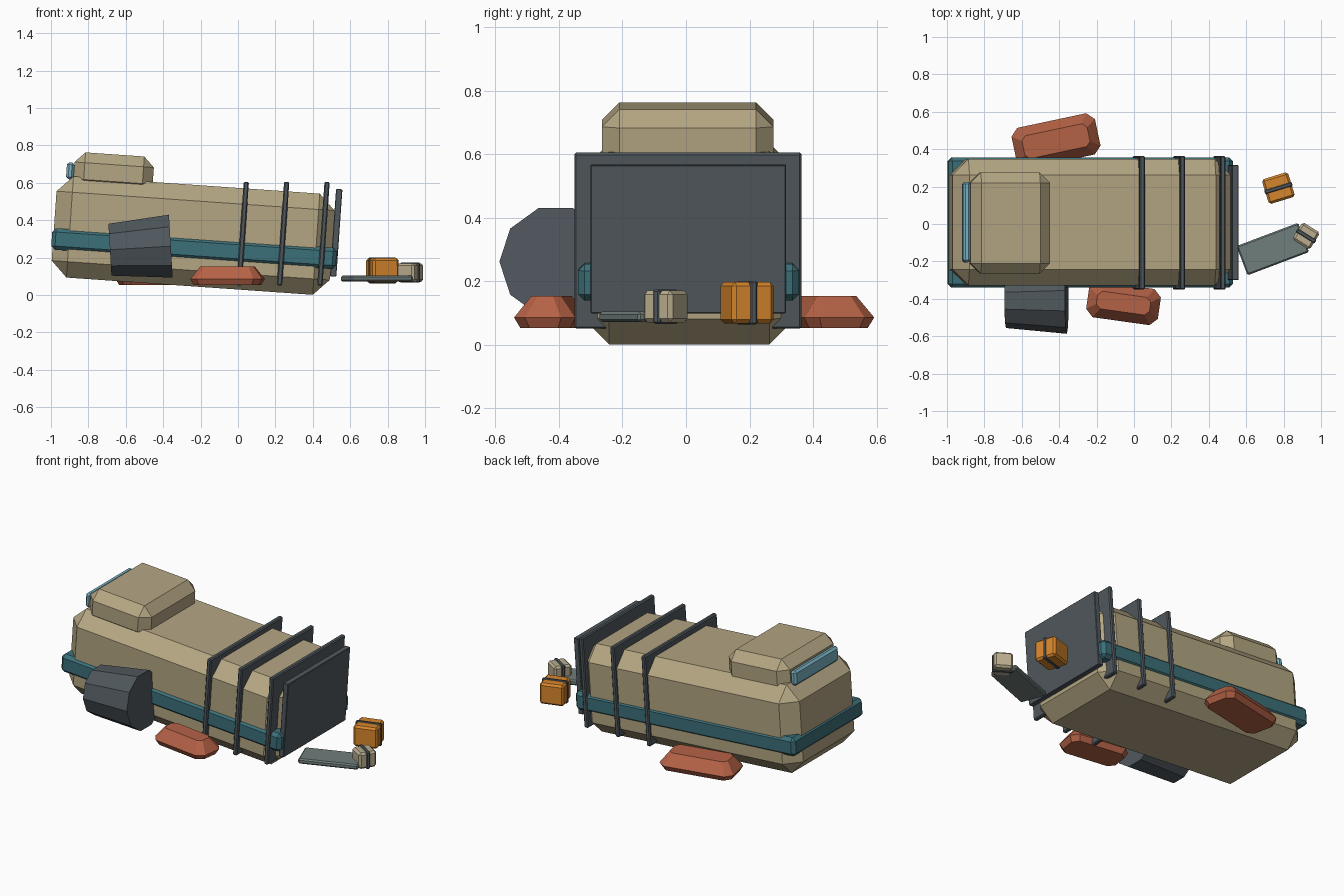
import bpy, bmesh
from math import radians, sin, cos, tau
from mathutils import Matrix

cube = bpy.data.objects.get("Cube")
if cube:
    bpy.data.objects.remove(cube, do_unlink=True)


def material(name, *srgb):
    color = [((c / 255 + 0.055) / 1.055) ** 2.4 for c in srgb] + [1]
    mat = bpy.data.materials.new(name)
    mat.use_nodes = True
    mat.diffuse_color = color
    bsdf = mat.node_tree.nodes["Principled BSDF"]
    bsdf.inputs["Base Color"].default_value = color
    bsdf.inputs["Roughness"].default_value = 0.8
    return mat


SAND = material("sand_paint", 180, 166, 131)
PALE = material("pale_crate", 186, 173, 143)
TEAL = material("teal_trim", 60, 112, 121)
SLATE = material("dark_slate", 80, 88, 93)
STEEL = material("grey_steel", 112, 126, 124)
RUST = material("rust_red", 181, 98, 70)
ORANGE = material("orange_crate", 214, 134, 44)
GLASS = material("blue_glass", 122, 178, 194)
TILT = 4


def finish(name, bm, mat, loc, tilt=0, turn=0):
    bmesh.ops.recalc_face_normals(bm, faces=bm.faces)
    mesh = bpy.data.meshes.new(name)
    bm.to_mesh(mesh)
    bm.free()
    mesh.materials.append(mat)
    obj = bpy.data.objects.new(name, mesh)
    obj.location = loc
    obj.rotation_euler = (0, radians(tilt), radians(turn))
    bpy.context.collection.objects.link(obj)
    return obj


def box(name, size, loc, mat, bevel, tilt=0, turn=0):
    """Box with every edge chamfered."""
    bm = bmesh.new()
    bmesh.ops.create_cube(bm, size=1, matrix=Matrix.Diagonal((*size, 1)))
    bmesh.ops.bevel(bm, geom=bm.edges[:], offset=bevel, segments=1,
                    affect='EDGES', profile=0.5)
    return finish(name, bm, mat, loc, tilt, turn)


def skid_pod(name, length, width, loc, turn):
    """Flat pod: stacked corner-cut outlines, narrow on top."""
    bm = bmesh.new()
    rings = []
    for z, inset in ((0, 0.018), (0.033, 0), (0.1, 0.05)):
        a, b, c = length / 2 - inset, width / 2 - inset, 0.04 - inset / 3
        outline = []
        for sx, sy in ((1, 1), (-1, 1), (-1, -1), (1, -1)):
            pair = [(sx * a, sy * (b - c)), (sx * (a - c), sy * b)]
            outline += pair if sx * sy > 0 else pair[::-1]
        rings.append([bm.verts.new((x, y, z)) for x, y in outline])
    for low, high in zip(rings, rings[1:]):
        for i in range(8):
            j = (i + 1) % 8
            bm.faces.new((low[i], low[j], high[j], high[i]))
    bm.faces.new(rings[0][::-1])
    bm.faces.new(rings[-1])
    return finish(name, bm, RUST, loc, 0, turn)


def crate(name, size, loc, mat, turn):
    """Crate with a strap around its middle."""
    box(name, size, loc, mat, 0.012, 0, turn)
    strap = (size[0] + 0.008, 0.025, size[2] + 0.008)
    box(name + "_strap", strap, loc, SLATE, 0.006, 0, turn)


# Tilted hull, belt and cabin
box("hull", (1.49, 0.675, 0.542), (-0.24, 0.01, 0.318), SAND, 0.085, TILT)
box("belt", (1.525, 0.695, 0.115), (-0.235, 0.008, 0.248), TEAL, 0.02, TILT)
box("cabin", (0.425, 0.54, 0.2), (-0.665, 0.005, 0.652), SAND, 0.055, TILT)
box("windshield", (0.04, 0.43, 0.09), (-0.897, 0.01, 0.664), GLASS, 0.012, TILT)

# Cargo hoops and rear door
for i, x in enumerate((0.025, 0.241, 0.457)):
    box(f"hoop_{i + 1}", (0.028, 0.715, 0.555), (x, 0.006, 0.328),
        SLATE, 0.006, TILT)
box("rear_door", (0.034, 0.615, 0.468), (0.525, 0.007, 0.333), SLATE, 0.003, TILT)

# Ten-sided tapered engine pod on the right side
bm = bmesh.new()
ends = [[bm.verts.new((x, r * cos(tau * i / 10), r * sin(tau * i / 10)))
         for i in range(10)] for x, r in ((-0.163, 0.146), (0.163, 0.177))]
for i in range(10):
    j = (i + 1) % 10
    bm.faces.new((ends[0][i], ends[0][j], ends[1][j], ends[1][i]))
bm.faces.new(ends[0])
bm.faces.new(ends[1])
finish("engine_pod", bm, SLATE, (-0.522, -0.41, 0.252), -3.4)

# Landing pods lying beside the hull
skid_pod("left_skid_pod", 0.456, 0.225, (-0.417, 0.443, 0.053), 12)
skid_pod("right_skid_pod", 0.387, 0.195, (-0.056, -0.423, 0.053), -8)

# Loose ramp and cargo behind the door
box("ramp", (0.352, 0.167, 0.032), (0.742, -0.134, 0.088), STEEL, 0.008, 0, 20.7)
crate("large_crate", (0.146, 0.138, 0.13), (0.772, 0.192, 0.132), ORANGE, 17)
crate("small_crate", (0.11, 0.108, 0.1), (0.92, -0.064, 0.12), PALE, -32)
